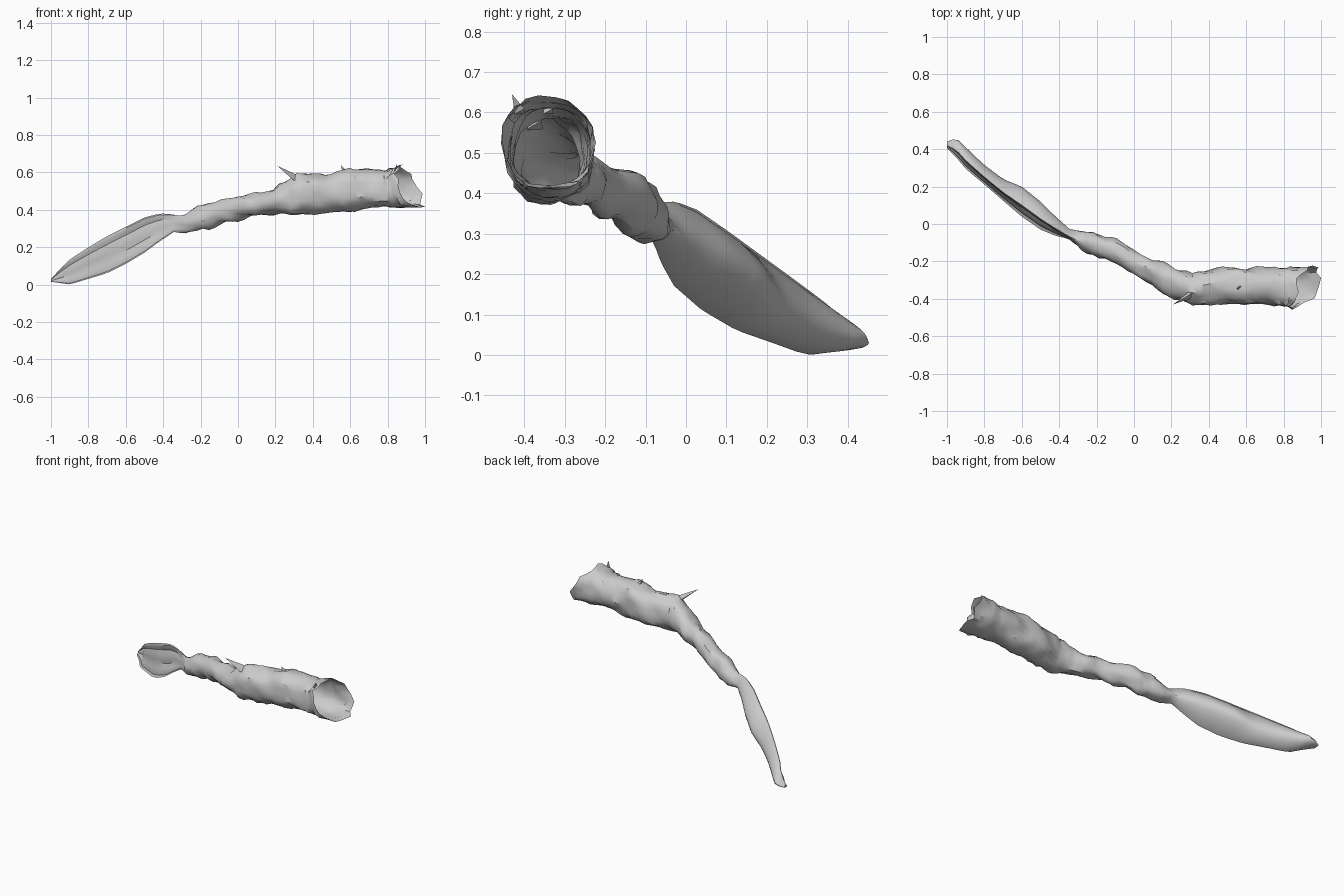
import bpy, bmesh, math, random
from mathutils import Vector, noise

if "Cube" in bpy.data.objects:
    bpy.data.objects.remove(bpy.data.objects["Cube"])

random.seed(4)
SIDES = 22

# Branch sections: x, y low, y high, z low, z high, flatness of the front side
SECTIONS = [
    (-1.0, .41, .44, .015, .03, 1), (-.95, .37, .46, .008, .085, 1),
    (-.9, .31, .41, .0, .135, 1), (-.8, .225, .315, .03, .20, 1),
    (-.7, .14, .24, .06, .26, 1), (-.6, .06, .20, .11, .31, 1),
    (-.5, -.01, .12, .17, .36, 1), (-.42, -.05, .04, .23, .38, 1),
    (-.34, -.09, -.03, .28, .375, .6), (-.28, -.14, -.04, .275, .375, .1),
    (-.2, -.18, -.05, .285, .425, 0), (-.1, -.21, -.08, .32, .45, 0),
    (0, -.265, -.14, .345, .47, 0), (.1, -.33, -.19, .365, .49, 0),
    (.18, -.39, -.21, .375, .50, 0), (.25, -.41, -.25, .375, .55, 0),
    (.32, -.435, -.27, .375, .59, 0), (.45, -.43, -.235, .385, .585, 0),
    (.58, -.425, -.235, .39, .615, 0), (.72, -.43, -.24, .41, .61, 0),
    (.85, -.445, -.235, .41, .62, 0), (1.0, -.455, -.23, .41, .64, 0),
]


def section_at(x):
    for a, b in zip(SECTIONS, SECTIONS[1:]):
        if x <= b[0] + 1e-6:
            t = (x - a[0]) / (b[0] - a[0])
            return [p + (q - p) * t for p, q in zip(a, b)]
    return list(SECTIONS[-1])


def ring_points(x, jag):
    _, y0, y1, z0, z1, flat = section_at(x)
    cy = y0 + (y1 - y0) * .5 * (1 - flat)
    cz, rz = (z0 + z1) / 2, (z1 - z0) / 2
    power = .85 if x > .25 else 1      # thick part is slightly squared
    pts = []
    for i in range(SIDES):
        a = 2 * math.pi * i / SIDES
        c, s = math.cos(a), math.sin(a)
        c = math.copysign(abs(c) ** power, c)
        s = math.copysign(abs(s) ** power, s)
        y = cy + c * ((y1 - cy) if c > 0 else (cy - y0))
        # leaning, folded groove along the split front of the tail
        if c < 0:
            y += flat * (y1 - y0) * (.2 * -c + (.08 if i % 3 == 0 else 0))
        y += flat * (y1 - y0) * .18 * s * (1 - max(c, 0))
        z = cz + s * rz - flat * max(c, 0) * rz * .25 * (1 + s)
        # bark bumps on the round part
        n = noise.noise(Vector((x * 11, y * 14, z * 14))) * .016
        n += noise.noise(Vector((x * 30, y * 30, z * 30))) * .010
        n *= 1 - flat
        px = x
        # ragged slanted mouth
        if x > .78:
            end = min(1.0, .918 + .072 * math.cos(a + .8) + jag[i])
            px = .78 + (x - .78) / .22 * (end - .78)
        pts.append((px, y + c * n, z + s * n))
    return pts


def make_object(name, bm):
    bmesh.ops.recalc_face_normals(bm, faces=bm.faces)
    mesh = bpy.data.meshes.new(name)
    bm.to_mesh(mesh)
    bm.free()
    ob = bpy.data.objects.new(name, mesh)
    bpy.context.collection.objects.link(ob)
    bpy.ops.object.select_all(action='DESELECT')
    ob.select_set(True)
    bpy.context.view_layer.objects.active = ob
    bpy.ops.object.shade_smooth_by_angle(angle=math.radians(35))
    return ob


# Hollow branch: closed at the split tail, open at the mouth
bm = bmesh.new()
jag = [random.uniform(-.025, .025) for _ in range(SIDES)]
rings = []
COUNT = 64
for k in range(COUNT + 1):
    rings.append([bm.verts.new(p) for p in ring_points(-1 + 2 * k / COUNT, jag)])
for r0, r1 in zip(rings, rings[1:]):
    for i in range(SIDES):
        j = (i + 1) % SIDES
        bm.faces.new((r0[i], r0[j], r1[j], r1[i]))
bm.faces.new(rings[0])
make_object("hollow_branch", bm)


def splinter(name, base, tip, width):
    # Thin bark spike from a triangular base
    base, tip = Vector(base), Vector(tip)
    bm = bmesh.new()
    foot = [bm.verts.new(base + Vector(o) * width)
            for o in ((.9, .5, -.3), (0, -.7, -1), (.1, .6, -.9))]
    top = bm.verts.new(tip)
    bm.faces.new(foot)
    for i in range(3):
        bm.faces.new((foot[i], foot[(i + 1) % 3], top))
    make_object(name, bm)


# Broken bark splinters
splinter("large_splinter", (.30, -.375, .59), (.21, -.43, .635), .035)
splinter("ridge_splinter", (.56, -.34, .615), (.55, -.345, .64), .02)
splinter("mouth_splinter", (.83, -.41, .615), (.85, -.43, .645), .02)
